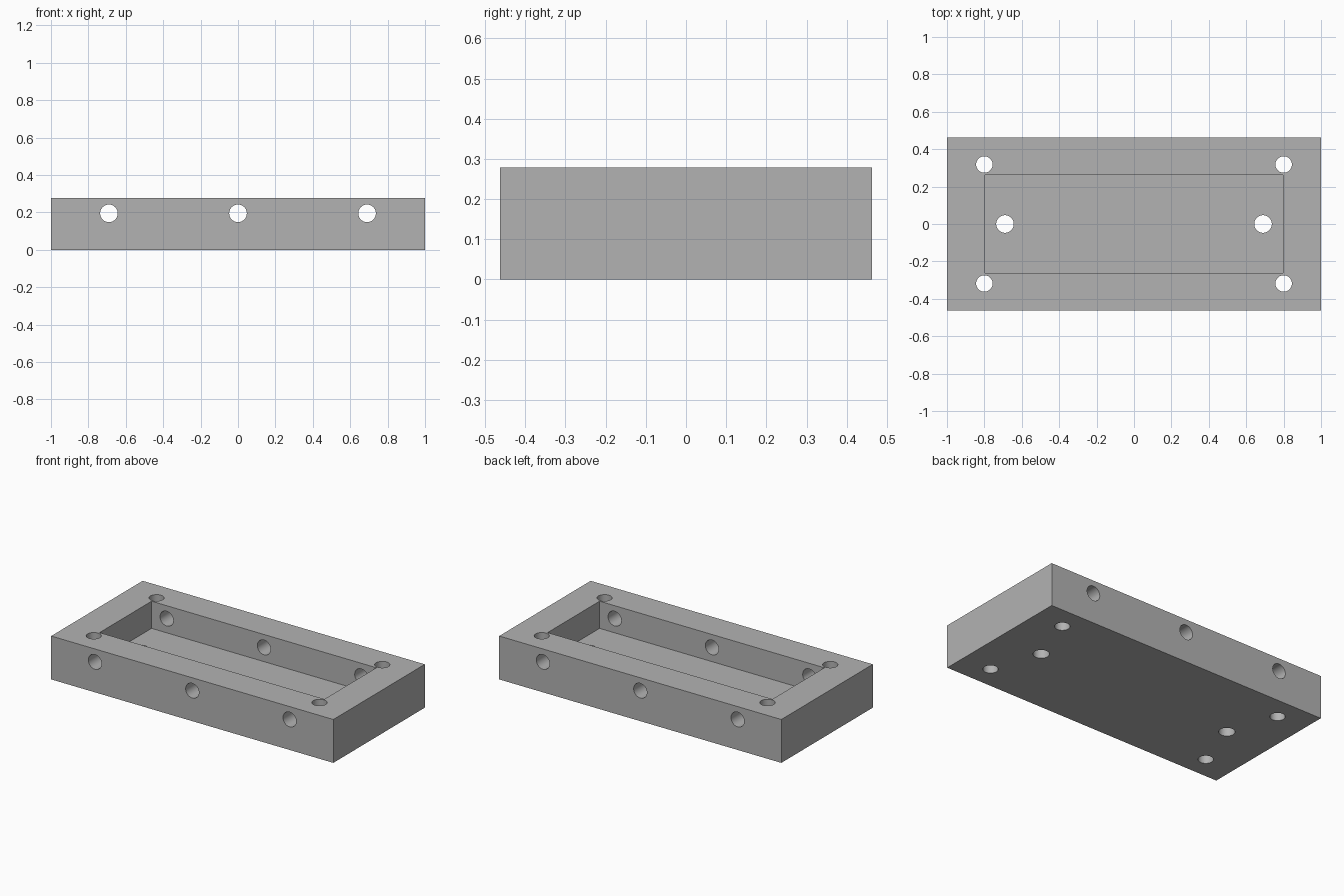
import bpy
import math

if "Cube" in bpy.data.objects:
    bpy.data.objects.remove(bpy.data.objects["Cube"])

# Overall sizes
LENGTH, WIDTH, HEIGHT = 2.0, 0.926, 0.278
POCKET_X, POCKET_Y, FLOOR_Z = 1.594, 0.526, 0.104
SIDE_HOLE_Z = 0.195

grey = bpy.data.materials.new("plain grey")
grey.diffuse_color = (0.45, 0.45, 0.45, 1)
grey.use_nodes = True
grey.node_tree.nodes["Principled BSDF"].inputs["Base Color"].default_value = grey.diffuse_color


def box(name, size, z_bottom):
    bpy.ops.mesh.primitive_cube_add(size=1, location=(0, 0, z_bottom + size[2] / 2))
    obj = bpy.context.object
    obj.name = name
    obj.scale = size
    bpy.ops.object.transform_apply(location=True, rotation=True, scale=True)
    obj.data.materials.append(grey)
    return obj


def drill(name, radius, depth, location, rotation=(0, 0, 0)):
    bpy.ops.mesh.primitive_cylinder_add(vertices=64, radius=radius, depth=depth,
                                        location=location, rotation=rotation)
    obj = bpy.context.object
    obj.name = name
    obj.data.materials.append(grey)
    return obj


def cut(target, cutter):
    mod = target.modifiers.new("cut", 'BOOLEAN')
    mod.operation = 'DIFFERENCE'
    mod.solver = 'EXACT'
    mod.object = cutter
    bpy.context.view_layer.objects.active = target
    bpy.ops.object.modifier_apply(modifier=mod.name)
    bpy.data.objects.remove(cutter, do_unlink=True)


# Solid block with an open rectangular pocket
tray = box("tray_block", (LENGTH, WIDTH, HEIGHT), 0)
cut(tray, box("pocket_cutter", (POCKET_X, POCKET_Y, 0.4), FLOOR_Z))

# Four corner holes through the full height
for x in (-0.8, 0.8):
    for y in (-0.318, 0.318):
        cut(tray, drill("corner_hole", 0.044, 1, (x, y, 0.1)))

# Two holes through the pocket floor
for x in (-0.69, 0.69):
    cut(tray, drill("floor_hole", 0.047, 1, (x, 0, 0.1)))

# Three holes through the front and back walls
for x in (-0.69, 0, 0.69):
    cut(tray, drill("side_hole", 0.047, 2, (x, 0, SIDE_HOLE_Z), (math.pi / 2, 0, 0)))

# Smooth bores, sharp edges
bpy.ops.object.select_all(action='DESELECT')
tray.select_set(True)
bpy.context.view_layer.objects.active = tray
bpy.ops.object.shade_smooth_by_angle(angle=math.radians(30))
